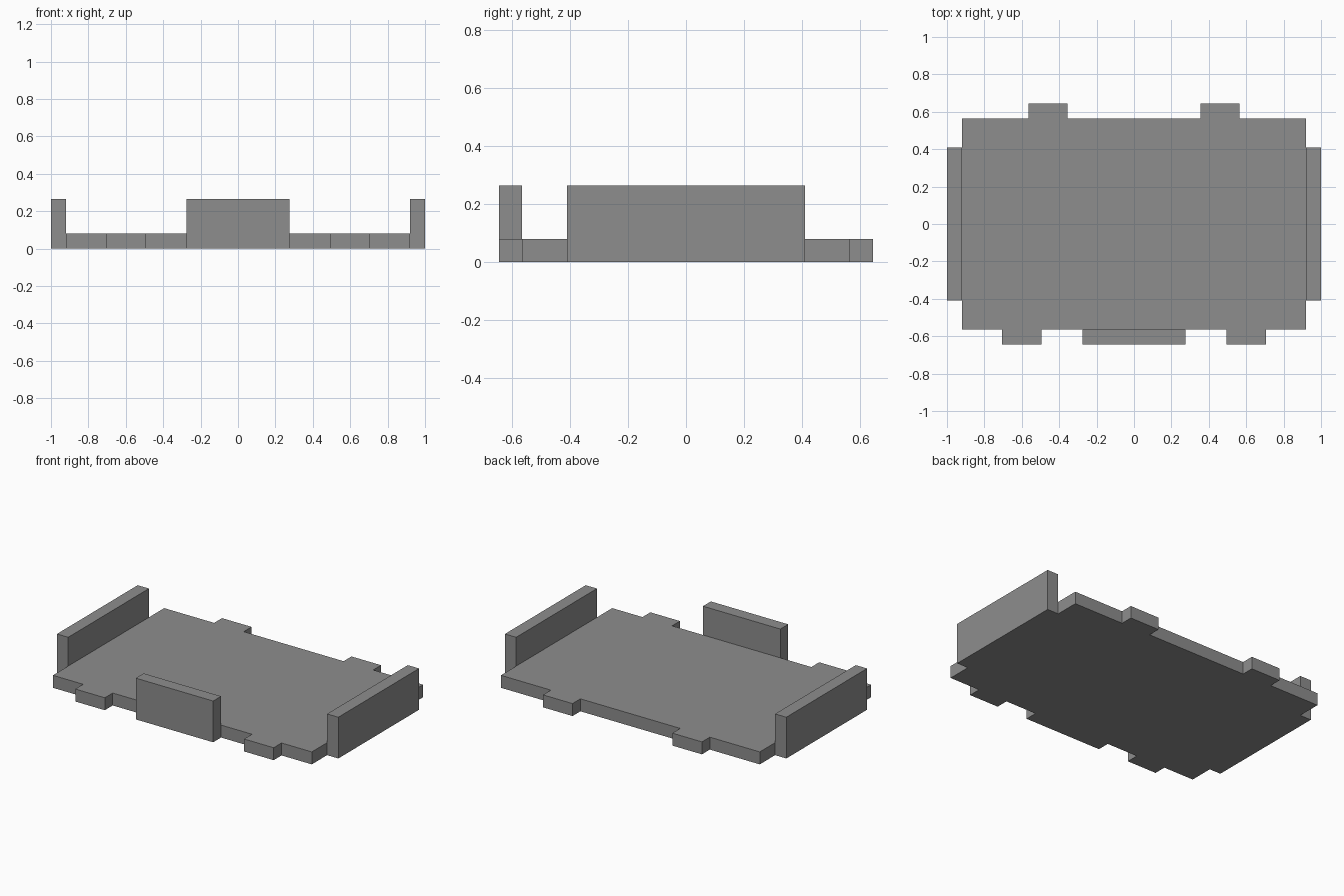
import bpy
import bmesh

if "Cube" in bpy.data.objects:
    bpy.data.objects.remove(bpy.data.objects["Cube"])

T = 0.08            # sheet thickness
X, Y = 0.92, 0.565  # half size of the plate without its tabs
H = 0.265           # wall height

grey = bpy.data.materials.new("mid grey")
grey.diffuse_color = (0.27, 0.27, 0.27, 1)
grey.use_nodes = True
grey.node_tree.nodes["Principled BSDF"].inputs["Base Color"].default_value = grey.diffuse_color


def prism(name, outline, height):
    """Flat outline (counter-clockwise) raised from the ground."""
    bm = bmesh.new()
    face = bm.faces.new([bm.verts.new((x, y, 0)) for x, y in outline])
    top = bmesh.ops.extrude_face_region(bm, geom=[face])["geom"]
    verts = [v for v in top if isinstance(v, bmesh.types.BMVert)]
    bmesh.ops.translate(bm, verts=verts, vec=(0, 0, height))
    bmesh.ops.recalc_face_normals(bm, faces=bm.faces)
    mesh = bpy.data.meshes.new(name)
    bm.to_mesh(mesh)
    bm.free()
    mesh.materials.append(grey)
    obj = bpy.data.objects.new(name, mesh)
    bpy.context.collection.objects.link(obj)
    return obj


def block(name, x0, x1, y0, y1, height):
    return prism(name, [(x0, y0), (x1, y0), (x1, y1), (x0, y1)], height)


def tabbed_edge(y, out, a, b):
    """Right half of a long edge with one tab between a and b."""
    return [(a, y), (a, y + out), (b, y + out), (b, y), (X, y)]


# Base plate with two tabs on the front edge and two on the back edge
front = tabbed_edge(-Y, -T, 0.495, 0.705)
back = tabbed_edge(Y, T, 0.355, 0.565)
right = front + back[::-1]
left = [(-x, y) for x, y in reversed(right)]
prism("base_plate", right + left, T)

# Upright walls against the plate edges
block("front_wall", -0.275, 0.275, -Y - T, -Y, H)
block("right_wall", X, 1.0, -0.41, 0.41, H)
block("left_wall", -1.0, -X, -0.41, 0.41, H)
